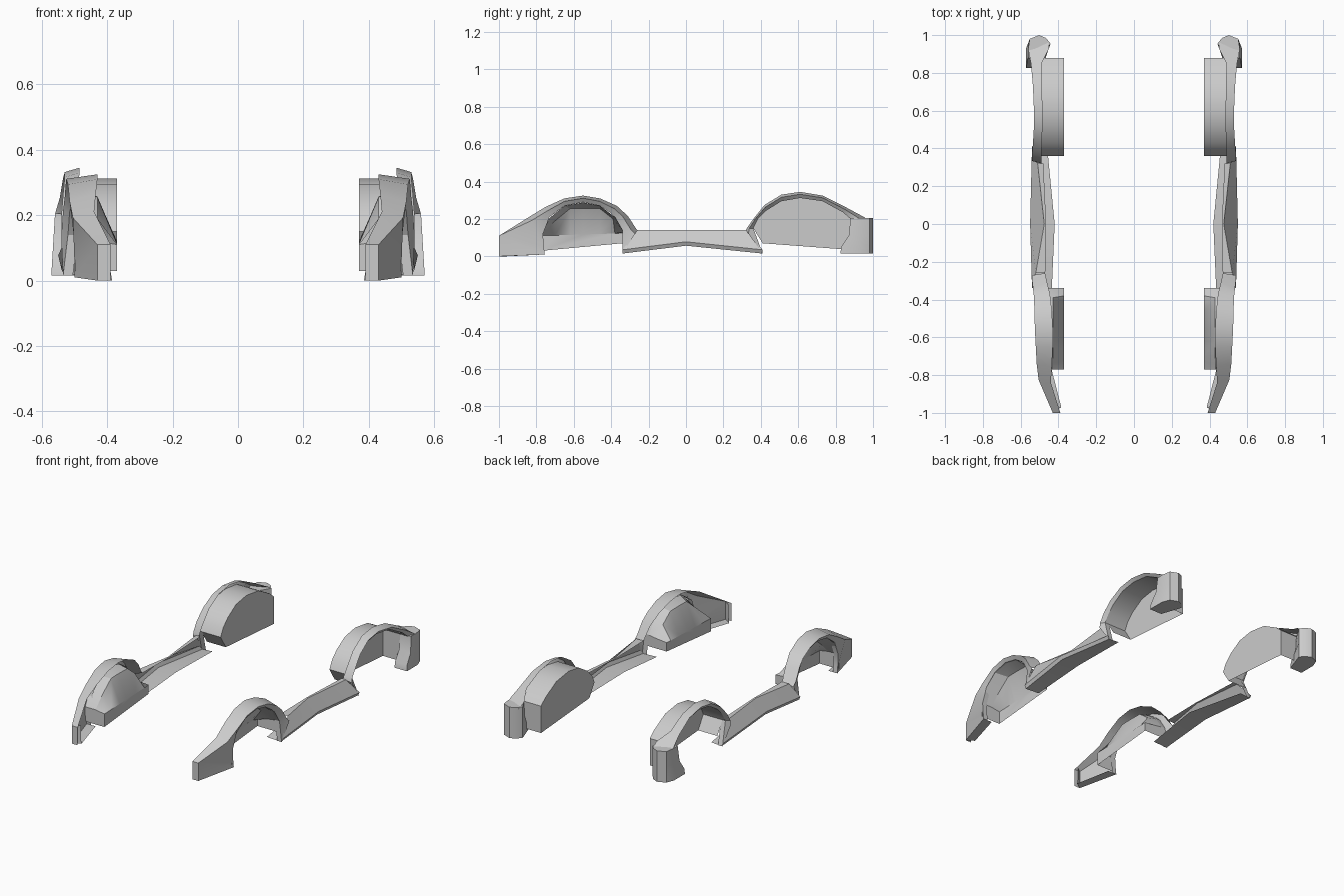
import bpy, bmesh


def build(name, rows, closed=False, caps=()):
    """Loft quads through rows of points, cap chosen rows, mirror across x = 0."""
    bm = bmesh.new()
    vs = [[bm.verts.new(p) for p in r] for r in rows]
    for a, b in zip(vs, vs[1:]):
        n = len(a)
        for i in range(n if closed else n - 1):
            j = (i + 1) % n
            bm.faces.new((a[i], a[j], b[j], b[i]))
    for c in caps:
        bm.faces.new(vs[c])
    bmesh.ops.remove_doubles(bm, verts=bm.verts, dist=0.0005)
    bmesh.ops.recalc_face_normals(bm, faces=bm.faces)
    me = bpy.data.meshes.new(name)
    bm.to_mesh(me)
    bm.free()
    ob = bpy.data.objects.new(name, me)
    bpy.context.collection.objects.link(ob)
    ob.modifiers.new("mirror", 'MIRROR').use_mirror_merge = False
    bpy.ops.object.select_all(action='DESELECT')
    bpy.context.view_layer.objects.active = ob
    ob.select_set(True)
    bpy.ops.object.shade_smooth_by_angle(angle=0.5)
    return ob


def flare(name, stations):
    """Station: body edge y,z / lip y,z / x of body edge, crest, lip / crest blend."""
    rows = []
    for y0, z0, y2, z2, x0, x1, x2, t in stations:
        rows.append([(x0, y0, z0),
                     (x1, y0 + (y2 - y0) * t, z0 + (z2 - z0) * t),
                     (x2, y2, z2),
                     (x2 - 0.03, y2, z2)])
    return build(name, rows)


def ring(x, pts):
    return [(x, y, z) for y, z in pts]


# Front wheel arch flare, running down into the bumper corner
flare("front_arch_flare", [
    (-.26, .14, -.34, .015, .47, .54, .535, .15),
    (-.265, .145, -.34, .14, .47, .54, .52, .4),
    (-.31, .215, -.38, .21, .46, .535, .515, .4),
    (-.37, .27, -.40, .23, .445, .53, .51, .4),
    (-.46, .31, -.46, .27, .435, .527, .51, .4),
    (-.55, .325, -.55, .29, .43, .525, .51, .4),
    (-.65, .31, -.65, .27, .43, .52, .505, .4),
    (-.75, .265, -.73, .21, .435, .515, .50, .4),
    (-.84, .21, -.765, .12, .44, .505, .50, .2),
    (-1.0, .11, -.76, .05, .39, .43, .50, 0),
    (-1.0, .0, -.755, .01, .39, .43, .50, 0),
])

# Bumper corner end cap and bottom flange
build("front_corner_flange", [
    [(.39, -.97, .11), (.43, -1, .11)],
    [(.39, -.97, .03), (.43, -1, .03)],
    [(.385, -.97, .0), (.43, -1, .0)],
    [(.44, -.755, .01), (.50, -.755, .01)],
])

# Rear wheel arch flare
flare("rear_arch_flare", [
    (.32, .14, .41, .015, .49, .54, .535, .15),
    (.325, .15, .36, .15, .49, .54, .52, .4),
    (.36, .20, .385, .20, .49, .54, .515, .4),
    (.42, .275, .43, .245, .488, .535, .515, .4),
    (.51, .33, .51, .295, .485, .53, .515, .4),
    (.61, .345, .61, .312, .485, .53, .515, .4),
    (.73, .325, .73, .295, .487, .535, .52, .4),
    (.85, .265, .84, .235, .49, .545, .53, .4),
    (.93, .222, .88, .20, .45, .557, .54, .4),
    (.975, .197, .88, .195, .455, .56, .545, .5),
])

# Rear bumper corner, its front edge follows the wheel
build("rear_corner", [
    [(x + .012, y, z) for x, y in
     [(.475, f), (.56 - z * .06, f), (.56 - z * .06, .93), (.54, .98),
      (.49, 1.0), (.455, .985), (.43, .955)]]
    for z, f in [(.205, .88), (.11, .87), (.05, .83), (.015, .825)]
], closed=True, caps=(0, 3))

# Sill: open channel with a pinched top edge and raised middle
build("side_sill", [
    [(.47, -.26, .14), (.52, -.26, .14), (.54, -.34, .035),
     (.53, -.34, .015), (.435, -.34, .02)],
    [(.465, 0, .14), (.475, 0, .14), (.55, 0, .078),
     (.54, 0, .057), (.42, 0, .06)],
    [(.48, .32, .14), (.51, .32, .14), (.54, .41, .035),
     (.53, .41, .015), (.46, .41, .02)],
])

# Front wheel well with a sloping inner wall
mouth = [(-.34, .07), (-.34, .14), (-.38, .21), (-.46, .27), (-.55, .288),
         (-.65, .27), (-.73, .205), (-.77, .12), (-.77, .03)]
middle = [(-.34, .07), (-.34, .13), (-.39, .20), (-.46, .255), (-.55, .257),
          (-.62, .255), (-.70, .19), (-.77, .12), (-.77, .03)]
inner = [(-.34, .07), (-.34, .125), (-.38, .122), (-.46, .12), (-.55, .117),
         (-.62, .115), (-.70, .112), (-.77, .11), (-.77, .03)]
build("front_wheel_well",
      [ring(.50, mouth), ring(.43, middle), ring(.37, inner)], caps=(2,))

# Rear wheel well, straight with a flat inner wall
arch = [(.41, .07), (.36, .15), (.385, .20), (.43, .245), (.51, .295),
        (.61, .312), (.73, .295), (.84, .235), (.88, .20), (.88, .035)]
build("rear_wheel_well", [ring(.50, arch), ring(.37, arch)], caps=(1,))
